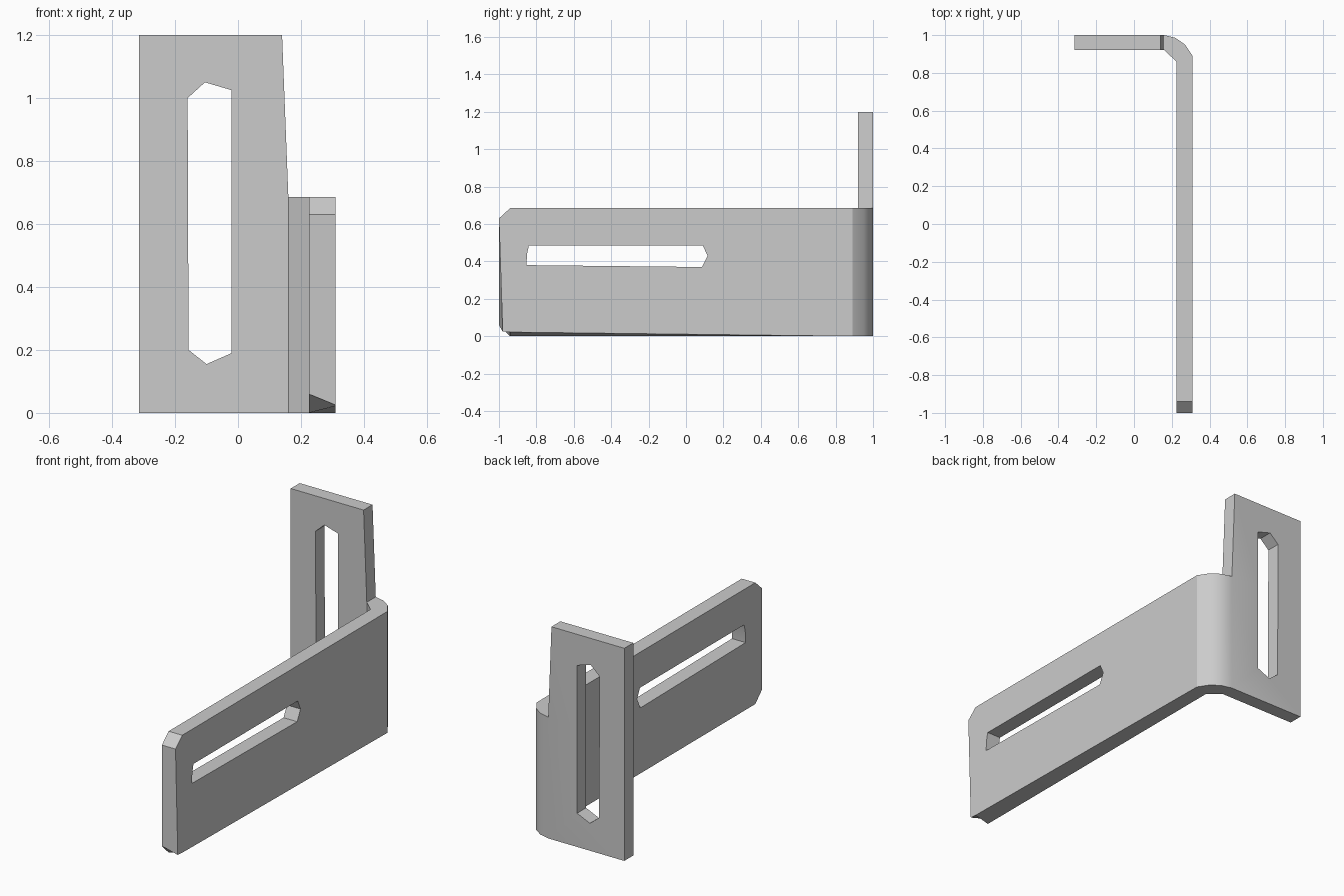
import bpy, bmesh, math
from mathutils import Vector

cube = bpy.data.objects.get("Cube")
if cube:
    bpy.data.objects.remove(cube, do_unlink=True)

steel = bpy.data.materials.new("plain_grey")
steel.use_nodes = True
GREY = (0.6, 0.6, 0.6, 1)
steel.diffuse_color = GREY
steel.node_tree.nodes["Principled BSDF"].inputs["Base Color"].default_value = GREY


def make_object(name, bm):
    bmesh.ops.recalc_face_normals(bm, faces=bm.faces)
    mesh = bpy.data.meshes.new(name)
    bm.to_mesh(mesh)
    bm.free()
    mesh.materials.append(steel)
    obj = bpy.data.objects.new(name, mesh)
    bpy.context.collection.objects.link(obj)
    return obj


def cut_slot(target, name, points, depth):
    """Cut a hole given by a polygon swept along the depth vector."""
    bm = bmesh.new()
    face = bm.faces.new([bm.verts.new(p) for p in points])
    swept = bmesh.ops.extrude_face_region(bm, geom=[face])["geom"]
    bmesh.ops.translate(bm, vec=depth, verts=[v for v in swept if isinstance(v, bmesh.types.BMVert)])
    cutter = make_object(name, bm)
    cutter.hide_render = True
    mod = target.modifiers.new(name, "BOOLEAN")
    mod.operation, mod.solver, mod.object = "DIFFERENCE", "EXACT", cutter
    bpy.context.view_layer.objects.active = target
    bpy.ops.object.modifier_apply(modifier=name)
    bpy.data.objects.remove(cutter, do_unlink=True)


# Bent strip: outer and inner points along the L, seen from above
outer = [(-0.315, 1), (0.16, 1), (0.22, 0.985), (0.27, 0.95), (0.31, 0.89), (0.31, -0.94), (0.31, -1)]
inner = [(-0.315, 0.92), (0.16, 0.92), (0.182, 0.9), (0.203, 0.88), (0.225, 0.86), (0.225, -0.94), (0.225, -1)]
TOP, HIGH = 0.685, 1.2
bm = bmesh.new()
rings = []
for o, i in zip(outer, inner):
    rings.append([bm.verts.new((*p, z)) for p, z in ((o, 0), (o, TOP), (i, TOP), (i, 0))])
for a, b in zip(rings, rings[1:]):
    for k in range(4):
        bm.faces.new((a[k], a[k - 1], b[k - 1], b[k]))
bm.faces.new(rings[0])
bm.faces.new(rings[-1])

# Chamfered free end of the arm, with a slightly skewed lower edge
tip = rings[-1]
tip[1].co.z = tip[2].co.z = 0.63
tip[3].co.z = 0.06
tip[0].co.z, tip[0].co.y = 0.025, -0.98
rings[-2][0].co.z = 0.022

# Upright plate: raise the first section and taper its edge
a, b = rings[0], rings[1]
top_face = next(f for f in bm.faces if set(f.verts) == {a[1], a[2], b[1], b[2]})
raised = bmesh.ops.extrude_face_region(bm, geom=[top_face])["geom"]
bmesh.ops.delete(bm, geom=[f for f in [top_face] if f.is_valid], context="FACES_ONLY")
for v in raised:
    if isinstance(v, bmesh.types.BMVert):
        v.co.z = HIGH
        if v.co.x > 0:
            v.co.x = 0.14
bracket = make_object("bent_bracket", bm)

# Long slots through the upright plate and the arm
upright = [(-0.16, 1.0), (-0.105, 1.05), (-0.02, 1.025), (-0.02, 0.19), (-0.1, 0.155), (-0.157, 0.2)]
arm = [(-0.84, 0.485), (0.09, 0.485), (0.115, 0.43), (0.085, 0.37), (-0.853, 0.38), (-0.85, 0.44)]
cut_slot(bracket, "upright_slot", [(x, 0.8, z) for x, z in upright], Vector((0, 0.4, 0)))
cut_slot(bracket, "arm_slot", [(0.1, y, z) for y, z in arm], Vector((0.4, 0, 0)))

# Smooth only the bend
bpy.ops.object.select_all(action="DESELECT")
bracket.select_set(True)
bpy.context.view_layer.objects.active = bracket
bpy.ops.object.shade_smooth_by_angle(angle=math.radians(30))
